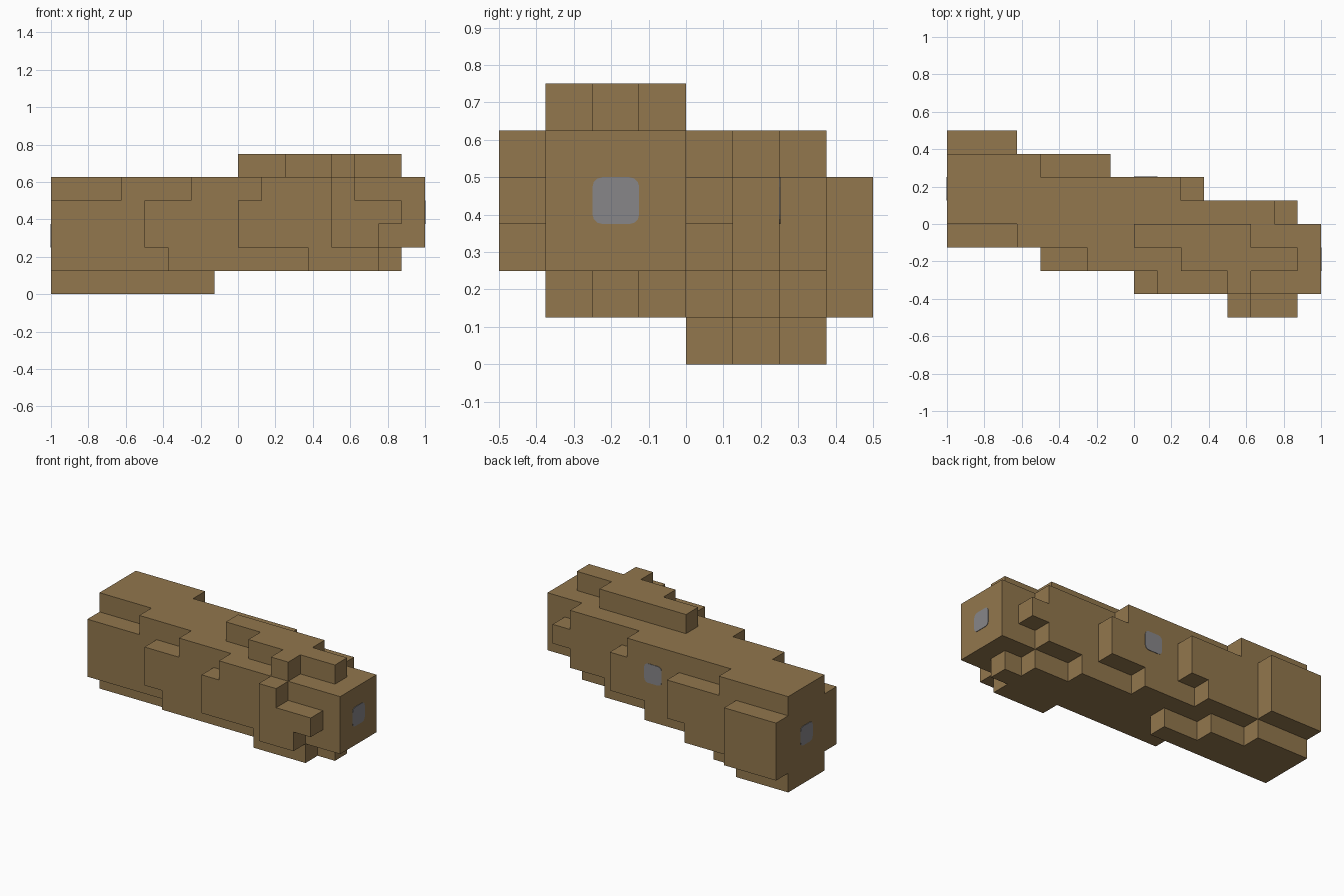
import bpy
import bmesh
from mathutils import Vector, Matrix

if "Cube" in bpy.data.objects:
    bpy.data.objects.remove(bpy.data.objects["Cube"], do_unlink=True)

CELL = 0.125
LEFT_END = -8


def make_material(name, rgb):
    mat = bpy.data.materials.new(name)
    mat.use_nodes = True
    color = (*rgb, 1.0)
    mat.diffuse_color = color
    shader = next(n for n in mat.node_tree.nodes if n.type == "BSDF_PRINCIPLED")
    shader.inputs["Base Color"].default_value = color
    shader.inputs["Roughness"].default_value = 0.9
    return mat


def finish(bm, name, mat):
    mesh = bpy.data.meshes.new(name)
    bm.to_mesh(mesh)
    bm.free()
    mesh.materials.append(mat)
    obj = bpy.data.objects.new(name, mesh)
    bpy.context.collection.objects.link(obj)
    return obj


brown = make_material("bark brown", (0.287, 0.184, 0.074))
grey = make_material("stone grey", (0.242, 0.238, 0.25))

# Stepped log: for each layer upward, the first row in y and each row's x span
E = LEFT_END
layers = [
    (0, [(E, -1), (E, -3), (E, -5)]),
    (-3, [(3, 6), (-3, 7), (E, 6), (E, 4), (E, 1), (E, -2), (E, -5)]),
    (-4, [(4, 6), (0, 8), (-4, 8), (E, 8), (E, 6), (E, 3), (E, -1), (E, -5)]),
    (-4, [(4, 7), (0, 8), (-4, 8), (E, 8), (E, 7), (E, 3), (E, -1), (E, -5)]),
    (-4, [(4, 5), (1, 8), (-2, 8), (E + 3, 8), (E, 6), (E, 2), (E, -4)]),
    (-3, [(4, 5), (2, 7), (0, 5)]),
]
cells = {
    (x, first + row, z)
    for z, (first, spans) in enumerate(layers)
    for row, (start, end) in enumerate(spans)
    for x in range(start, end)
}


def build_log():
    bm = bmesh.new()
    for cell in cells:
        for axis in range(3):
            for side in (0, 1):
                neighbour = list(cell)
                neighbour[axis] += 2 * side - 1
                if tuple(neighbour) in cells:
                    continue
                corners = []
                for u, v in ((0, 0), (1, 0), (1, 1), (0, 1)):
                    p = Vector(cell)
                    p[axis] += side
                    p[(axis + 1) % 3] += u
                    p[(axis + 2) % 3] += v
                    corners.append(bm.verts.new(p * CELL))
                bm.faces.new(corners if side else corners[::-1])
    # Join the cell faces into large flat faces
    bmesh.ops.remove_doubles(bm, verts=bm.verts, dist=0.001)
    bmesh.ops.dissolve_limit(bm, angle_limit=0.01, verts=bm.verts, edges=bm.edges)
    return finish(bm, "stepped_log", brown)


def build_patch(name, center, normal):
    # Thin rounded square plate lying on a face of the log
    bm = bmesh.new()
    bmesh.ops.create_cube(bm, size=1.0)
    bmesh.ops.scale(bm, vec=(CELL, CELL, 0.006), verts=bm.verts)
    upright = [e for e in bm.edges
               if abs(e.verts[0].co.z - e.verts[1].co.z) > 0.001]
    bmesh.ops.bevel(bm, geom=upright, offset=0.026, segments=3,
                    profile=0.5, affect="EDGES")
    turn = Vector(normal).to_track_quat("Z", "Y").to_matrix().to_4x4()
    move = Matrix.Translation(Vector(center) * CELL)
    bm.transform(move @ turn)
    return finish(bm, name, grey)


build_log()
build_patch("left_end_patch", (8, -1.5, 3.5), (1, 0, 0))
build_patch("right_end_patch", (-8, 1.5, 2.5), (-1, 0, 0))
build_patch("back_patch", (0.5, 2, 3.5), (0, 1, 0))
